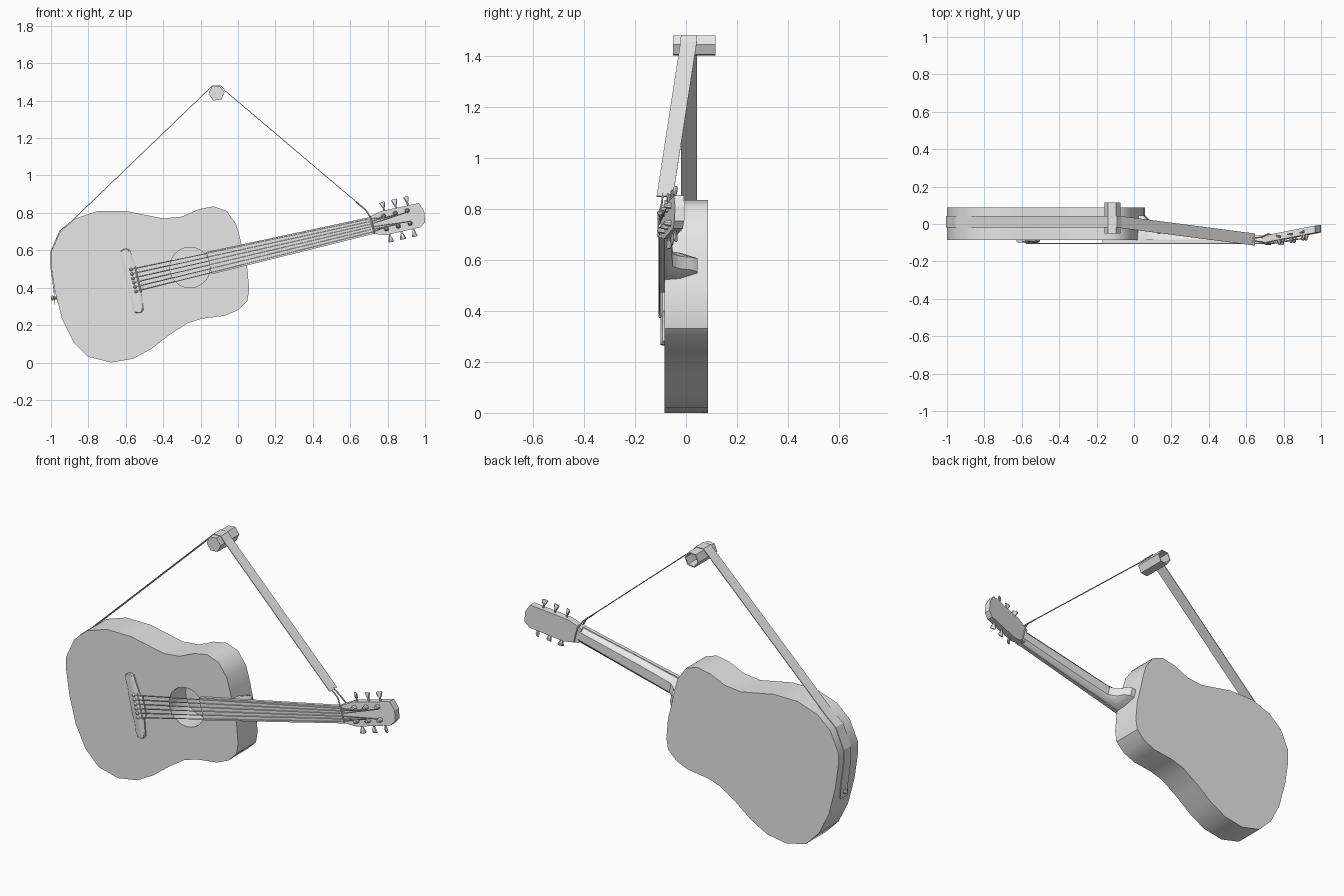
import bpy, bmesh
from math import cos, sin, pi, radians
from mathutils import Vector

if "Cube" in bpy.data.objects:
    bpy.data.objects.remove(bpy.data.objects["Cube"])

grey = bpy.data.materials.new("plain_grey")
grey.use_nodes = True
grey.diffuse_color = (0.8, 0.8, 0.8, 1)
grey.node_tree.nodes["Principled BSDF"].inputs["Base Color"].default_value = (0.8, 0.8, 0.8, 1)

# Tilted guitar frame: U runs along the neck, V across it, Y is depth
TILT = radians(13)
U = Vector((cos(TILT), 0, sin(TILT)))
V = Vector((-sin(TILT), 0, cos(TILT)))
X, Y, Z = Vector((1, 0, 0)), Vector((0, 1, 0)), Vector((0, 0, 1))
HOLE = Vector((-0.257, 0, 0.508))


def at(u, v, y):
    return HOLE + U * u + V * v + Y * y


def loft(name, rings, cap_start=True, cap_end=True):
    """Skin a list of equal point rings into one object."""
    bm = bmesh.new()
    rows = [[bm.verts.new(p) for p in ring] for ring in rings]
    n = len(rows[0])
    for a, b in zip(rows, rows[1:]):
        for i in range(n):
            j = (i + 1) % n
            bm.faces.new((a[i], a[j], b[j], b[i]))
    if cap_start:
        bm.faces.new(rows[0])
    if cap_end:
        bm.faces.new(rows[-1])
    bmesh.ops.recalc_face_normals(bm, faces=bm.faces)
    mesh = bpy.data.meshes.new(name)
    bm.to_mesh(mesh)
    bm.free()
    mesh.materials.append(grey)
    obj = bpy.data.objects.new(name, mesh)
    bpy.context.collection.objects.link(obj)
    return obj


def ring(center, a, b, ra, rb, n, turn=0.0):
    return [center + a * ra * cos(turn + 2 * pi * i / n) + b * rb * sin(turn + 2 * pi * i / n)
            for i in range(n)]


def tube(name, path, radius, n=6):
    rings = []
    for i, p in enumerate(path):
        d = (path[min(i + 1, len(path) - 1)] - path[max(i - 1, 0)]).normalized()
        side = d.cross(Y).normalized()
        rings.append(ring(p, side, side.cross(d), radius, radius, n))
    return loft(name, rings)


def smooth(*objs):
    bpy.ops.object.select_all(action='DESELECT')
    for o in objs:
        o.select_set(True)
    bpy.context.view_layer.objects.active = objs[0]
    bpy.ops.object.shade_smooth_by_angle(angle=radians(35))


# Body with a round sound hole
outline = [(-1, .59), (-.95, .70), (-.87, .77), (-.75, .81), (-.60, .81), (-.40, .77),
           (-.30, .78), (-.21, .82), (-.13, .835), (-.06, .81), (-.01, .74), (.01, .67),
           (.03, .58), (.05, .50), (.06, .39), (.05, .33), (0, .28), (-.07, .25),
           (-.19, .235), (-.27, .21), (-.37, .145), (-.46, .075), (-.56, .02), (-.68, 0),
           (-.80, .03), (-.88, .11), (-.94, .23), (-.98, .385), (-1, .52)]
body = loft("body", [[Vector((x, y, z)) for x, z in outline] for y in (-.085, .087)])
cutter = loft("hole_cutter", [ring(HOLE + Y * y, X, Z, .108, .108, 24) for y in (-.2, .06)])
cutter.hide_render = True
cut = body.modifiers.new("sound_hole", 'BOOLEAN')
cut.operation, cut.solver, cut.object = 'DIFFERENCE', 'EXACT', cutter
bpy.context.view_layer.objects.active = body
bpy.ops.object.modifier_apply(modifier=cut.name)
bpy.data.objects.remove(cutter)
smooth(body)

# Neck with flared heel: u, half width, back depth
sections = [(.25, .056, .045), (.32, .054, .045), (.345, .05, .02), (.36, .05, -.02),
            (.40, .052, -.05), (.60, .052, -.056), (1.0, .044, -.062)]
neck = loft("neck", [[at(u, w, -.092), at(u, w * .9, -.092 + (back + .092) * .5),
                      at(u, w * .5, back), at(u, -w * .5, back),
                      at(u, -w * .9, -.092 + (back + .092) * .5), at(u, -w, -.092)]
                     for u, w, back in sections])
smooth(neck)

# Fretboard and nut
loft("fretboard", [[at(u, w, -.103), at(u, w, -.083), at(u, -w, -.083), at(u, -w, -.103)]
                   for u, w in ((.105, .061), (.99, .046))])
loft("nut", [[at(u, w, y) for w, y in ((.046, -.106), (.046, -.08), (-.046, -.08), (-.046, -.106))]
             for u in (.985, .997)])


# Headstock leaning backwards
def head_y(u):
    return -.1 + (u - .99) * .19


head = [(.98, .044), (1.06, .064), (1.27, .060), (1.288, .012), (1.28, -.045),
        (1.25, -.068), (1.06, -.067), (.98, -.040)]
loft("headstock", [[at(u, v, head_y(u) + d) for u, v in head] for d in (0, .038)])

# Tuners: post on the front, shaft and flared button on the edge
for s, side in ((1, "upper"), (-1, "lower")):
    for k in range(3):
        u = 1.07 + .065 * k
        y = head_y(u)
        post = loft(f"{side}_post_{k + 1}",
                    [ring(at(u, .035 * s, y + d), U, V, r, r, 8)
                     for d, r in ((.005, .013), (-.008, .013), (-.014, .009), (-.024, .009), (-.028, .004))])
        turn = .5 * (k - 1) * s
        a, b = U * cos(turn) + Y * sin(turn), Y * cos(turn) - U * sin(turn)
        button = loft(f"{side}_tuner_{k + 1}",
                      [ring(at(u + .01, v * s, y + .018), a, b, ra, rb, 8)
                       for v, ra, rb in ((.05, .005, .005), (.078, .005, .005), (.082, .009, .007),
                                         (.105, .017, .006), (.110, .013, .003))])
        smooth(post, button)

# Bridge: a waisted bar across the body
half = [(-.175, -.012), (-.168, -.028), (-.14, -.034), (-.09, -.030), (-.05, -.034)]
wide = [(.05, .052), (.07, .036), (.13, .026), (.165, .022), (.175, .008)]
left = half + [(-v, w) for v, w in reversed(half)]
right = wide + [(-v, w) for v, w in reversed(wide)]
left.sort()
right.sort(reverse=True)
shape = left + right


def bridge_ring(scale, y):
    return [at(-.315 + w * scale, v * (.96 + .04 * scale), y) for v, w in shape]


bridge = loft("bridge", [bridge_ring(1, -.08), bridge_ring(1, -.093), bridge_ring(.7, -.099)])
smooth(bridge)
tube("saddle", [at(-.285, -.07, -.1), at(-.285, .07, -.1)], .004)

# Strings with their bridge pins
for i in range(6):
    t = i / 2.5 - 1
    s = 1 if t > 0 else -1
    k = 5 - i if t > 0 else i
    post_u = 1.07 + .065 * k
    tube(f"string_{i + 1}", [at(-.31, .06 * t, -.101), at(-.285, .06 * t, -.1045),
                             at(.99, .036 * t, -.1055),
                             at(post_u, .035 * s - .009 * s, head_y(post_u) - .016)], .0025, 5)
    smooth(loft(f"bridge_pin_{i + 1}", [ring(at(-.31, .06 * t, y), U, V, r, r, 8)
                                        for y, r in ((-.09, .006), (-.1, .009), (-.105, .007), (-.108, .003))]))

# Wall peg: hexagonal, open at the back
peg = Vector((-.115, 0, 1.44))
hexes = [ring(peg + Y * y, X, Z, r, r, 6, .1) for y, r in ((-.05, .043), (.115, .043), (.115, .037), (-.03, .037))]
bpy_peg = loft("wall_peg", hexes)

# Strap: thin ribbon from the end pin, over the peg, towards the headstock
route = [(-.979, .012, .31), (-.984, .012, .385), (-1.002, .012, .52), (-1.002, .012, .59),
         (-.953, .012, .703), (-.888, .012, .757), (-.162, .012, 1.455), (-.138, .012, 1.479),
         (-.092, .012, 1.479), (-.068, .010, 1.452), (.645, -.083, .848)]
route = [Vector(p) for p in route]
rings = []
for i, p in enumerate(route):
    d = route[min(i + 1, len(route) - 1)] - route[max(i - 1, 0)]
    n = Vector((-d.z, 0, d.x)).normalized() * .002
    w = Y * .032
    rings.append([p + n + w, p - n + w, p - n - w, p + n - w])
loft("strap", rings)
pin = Vector((-.975, .012, .345))
smooth(loft("strap_pin", [ring(pin - X * d, Y, Z, r, r, 8)
                          for d, r in ((-.01, .008), (.012, .008), (.014, .014), (.021, .014), (.024, .008))]))

# Cords tying the strap to the headstock, with a loop round the neck
end = route[-1]
for s, name in ((1, "back_cord"), (-1, "front_cord")):
    tube(name, [end - X * .015 + Z * .012 + Y * .008 * s, end + X * .035 - Z * .03 + Y * .012 * s,
                at(1.0, .046, -.083 + .025 * s)], .004)
tube("cord_loop", [at(1.0, .046, -.108), at(1.002, 0, -.109), at(1.003, -.044, -.108)], .004)
tube("cord_loop_back", [at(1.0, .046, -.056), at(1.002, 0, -.055), at(1.003, -.044, -.056)], .004)
